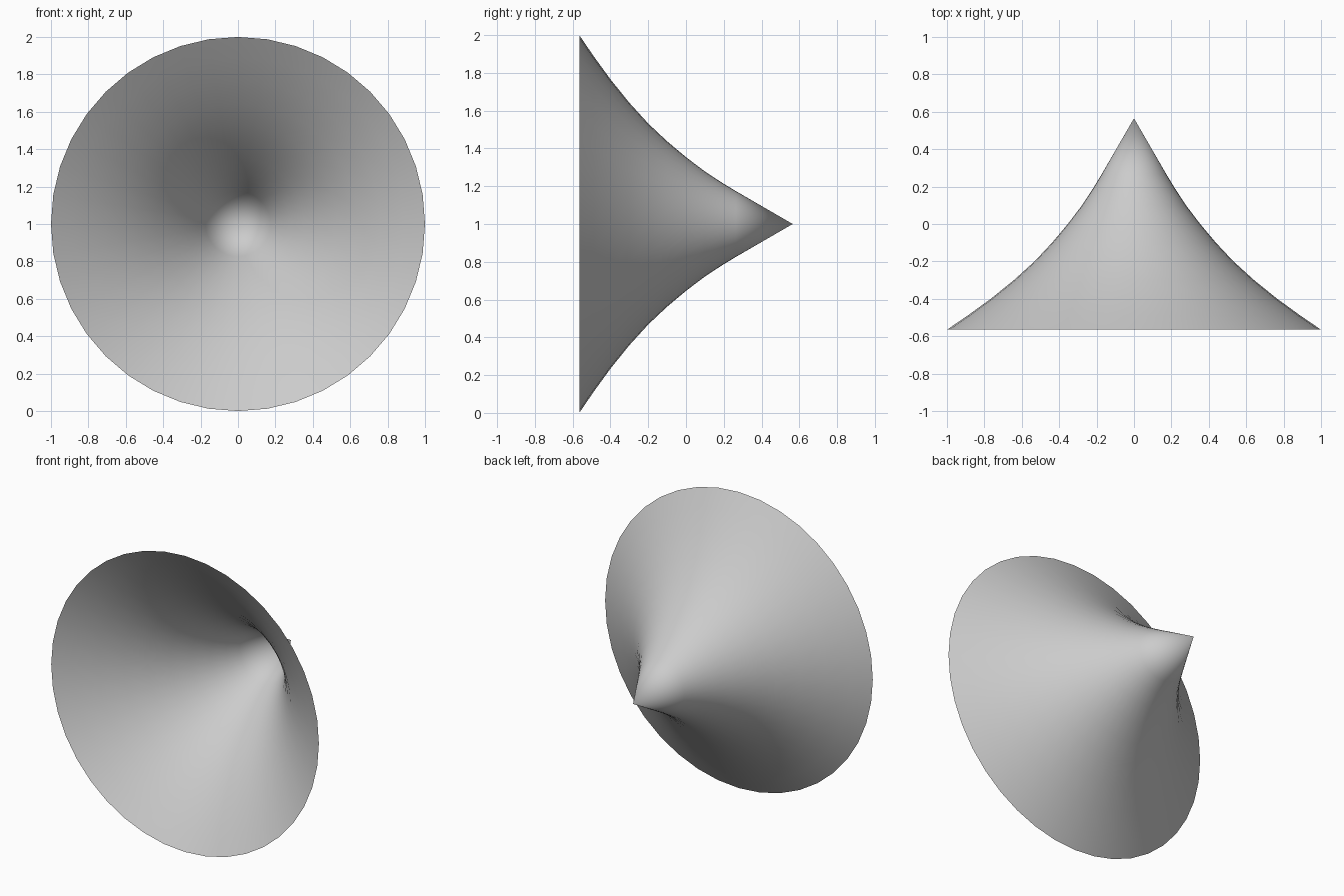
import bpy, bmesh
from math import radians
from mathutils import Matrix, Vector

if "Cube" in bpy.data.objects:
    bpy.data.objects.remove(bpy.data.objects["Cube"])

# Flared horn profile: (y along the axis, radius), tip to open rim
PROFILE = [(0.565, 0.0), (0.264, 0.174), (0.19, 0.219), (0.10, 0.278), (0.0, 0.354),
           (-0.10, 0.438), (-0.20, 0.532), (-0.30, 0.642), (-0.40, 0.766),
           (-0.49, 0.89), (-0.565, 1.0)]
SIDES = 40
CENTRE_Z = 1.0


def ring(bm, y, radius):
    return [bm.verts.new(Matrix.Rotation(radians(360 * i / SIDES), 3, 'Y')
                         @ Vector((0, y, radius)) + Vector((0, 0, CENTRE_Z)))
            for i in range(SIDES)]


# Hollow single-walled horn, open to the front
bm = bmesh.new()
tip = bm.verts.new((0, PROFILE[0][0], CENTRE_Z))
rings = [ring(bm, y, r) for y, r in PROFILE[1:]]
for i in range(SIDES):
    j = (i + 1) % SIDES
    bm.faces.new((tip, rings[0][i], rings[0][j]))
    for a, b in zip(rings, rings[1:]):
        bm.faces.new((a[i], b[i], b[j], a[j]))

# Make the normals face away from the axis
bm.normal_update()
for f in bm.faces:
    c = f.calc_center_median()
    if f.normal.dot(Vector((c.x, 0, c.z - CENTRE_Z))) < 0:
        f.normal_flip()
for f in bm.faces:
    f.smooth = True

mesh = bpy.data.meshes.new("flared_horn")
bm.to_mesh(mesh)
bm.free()
horn = bpy.data.objects.new("flared_horn", mesh)
bpy.context.collection.objects.link(horn)
